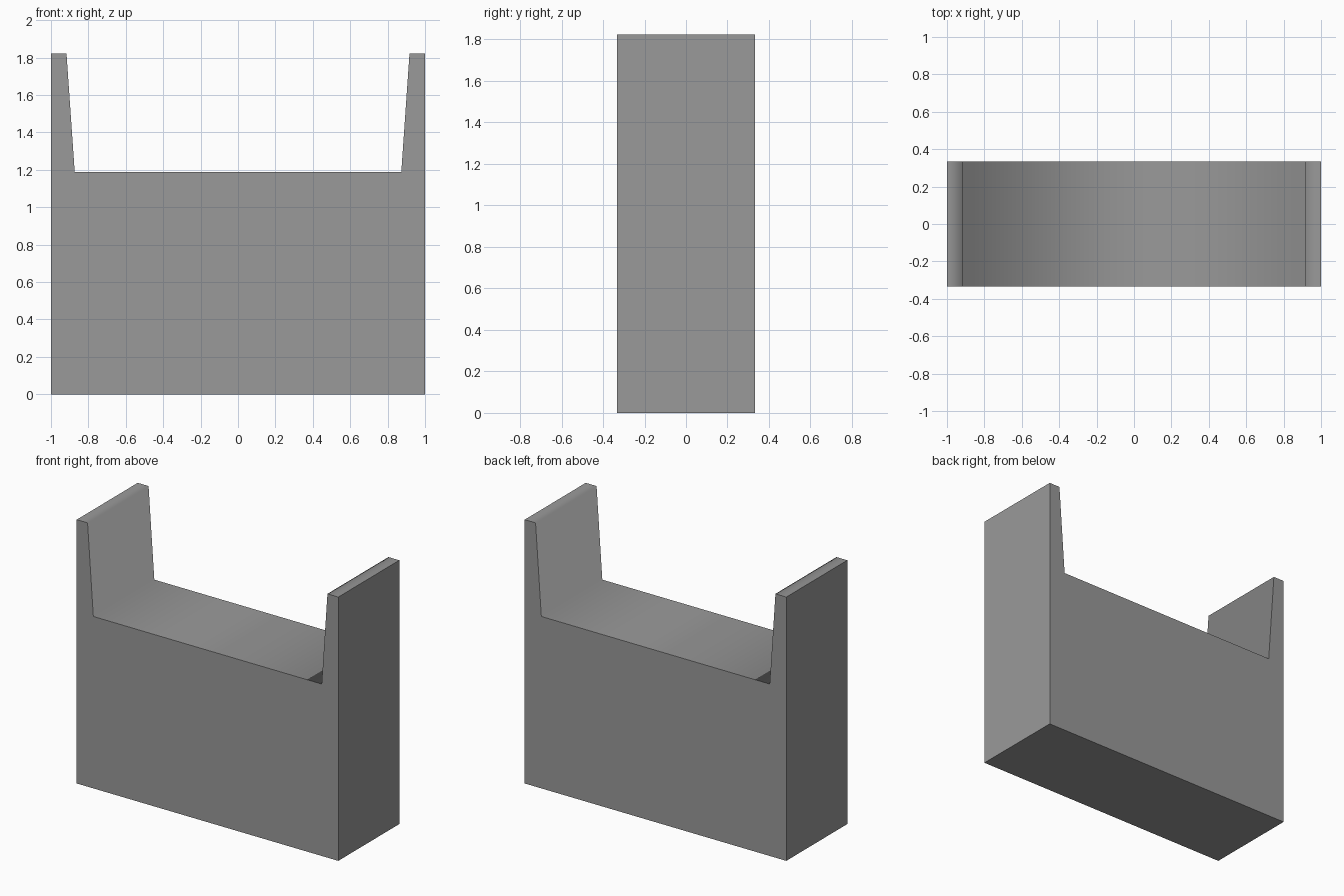
import bpy
import bmesh

if "Cube" in bpy.data.objects:
    bpy.data.objects.remove(bpy.data.objects["Cube"])

HALF_DEPTH = 0.333

# Half of the front outline, from the bottom corner up to the floor of the notch
right = [(1.0, 0.0), (1.0, 1.823), (0.917, 1.823), (0.873, 1.188)]
profile = right + [(-x, z) for x, z in reversed(right)]

# Extrude the outline from front to back
bm = bmesh.new()
front = bm.faces.new([bm.verts.new((x, -HALF_DEPTH, z)) for x, z in profile])
result = bmesh.ops.extrude_face_region(bm, geom=[front], use_keep_orig=True)
new_verts = [v for v in result["geom"] if isinstance(v, bmesh.types.BMVert)]
bmesh.ops.translate(bm, verts=new_verts, vec=(0, 2 * HALF_DEPTH, 0))
bmesh.ops.recalc_face_normals(bm, faces=bm.faces)

# Rims, inner walls and notch floor share smooth shading; all other edges are sharp
for face in bm.faces:
    centre = face.calc_center_median()
    face.smooth = (abs(centre.y) < 0.01 and abs(centre.x) < 0.99
                   and centre.z > 0.1)
for edge in bm.edges:
    edge.smooth = all(face.smooth for face in edge.link_faces)

mesh = bpy.data.meshes.new("notched_block")
bm.to_mesh(mesh)
bm.free()
block = bpy.data.objects.new("notched_block", mesh)
bpy.context.collection.objects.link(block)

# Dark grey finish
dark_grey = bpy.data.materials.new("dark_grey")
dark_grey.diffuse_color = (0.32, 0.32, 0.32, 1.0)
dark_grey.use_nodes = True
dark_grey.node_tree.nodes["Principled BSDF"].inputs["Base Color"].default_value = dark_grey.diffuse_color
mesh.materials.append(dark_grey)
